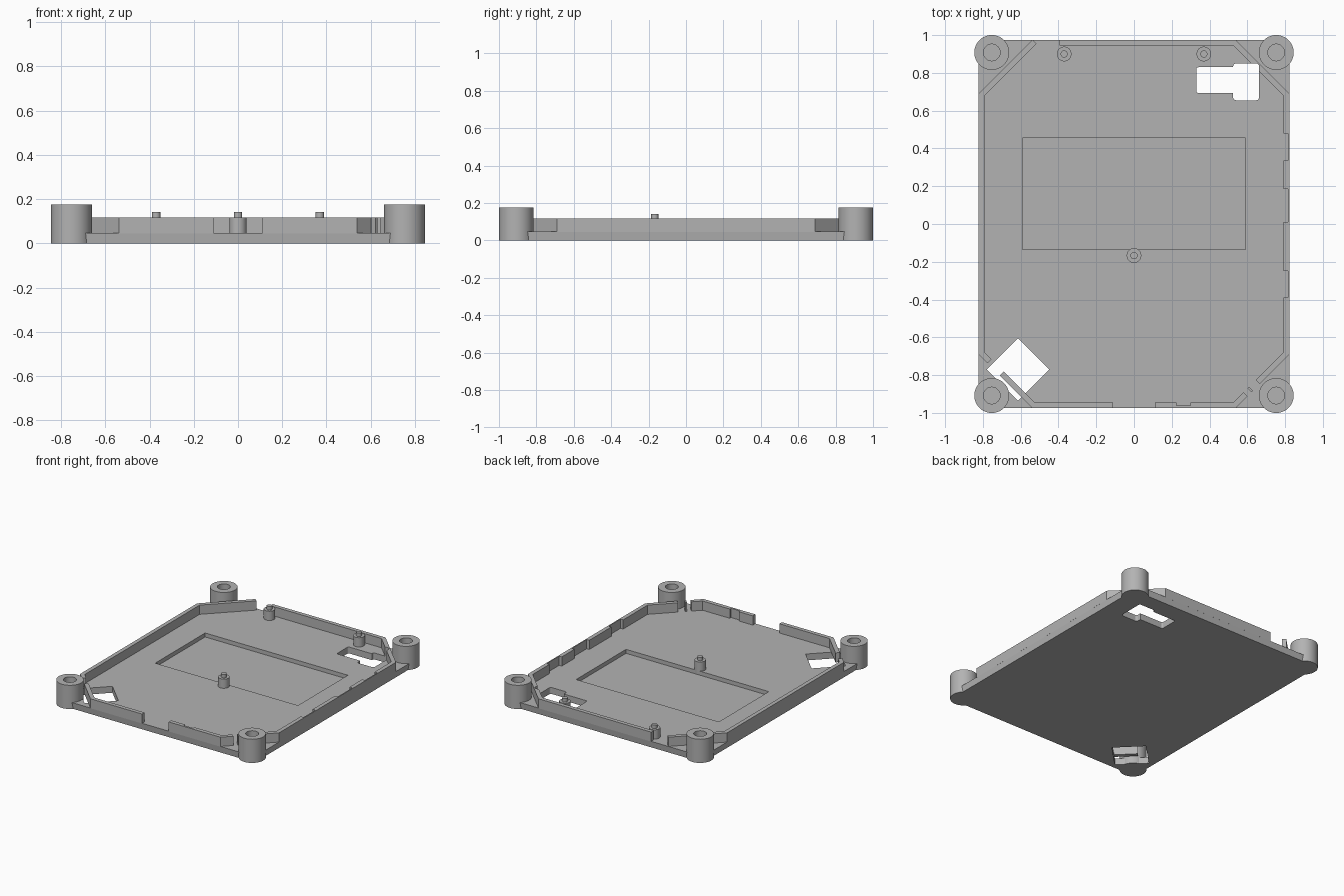
import bpy, bmesh, math
from mathutils import Vector

cube = bpy.data.objects.get("Cube")
if cube:
    bpy.data.objects.remove(cube, do_unlink=True)

grey = bpy.data.materials.new("plain grey")
grey.use_nodes = True
grey.diffuse_color = (0.45, 0.45, 0.45, 1)
grey.node_tree.nodes["Principled BSDF"].inputs["Base Color"].default_value = (0.45, 0.45, 0.45, 1)

X, Y, T = 0.822, 0.975, 0.03       # half width, half depth, wall thickness
FLOOR, RIM = 0.048, 0.117          # top of the floor, top of the walls


def finish(name, bm):
    bmesh.ops.recalc_face_normals(bm, faces=bm.faces)
    mesh = bpy.data.meshes.new(name)
    bm.to_mesh(mesh)
    bm.free()
    ob = bpy.data.objects.new(name, mesh)
    bpy.context.collection.objects.link(ob)
    mesh.materials.append(grey)
    return ob


def prism(name, pts, z0, z1):
    bm = bmesh.new()
    face = bm.faces.new([bm.verts.new((x, y, z0)) for x, y in pts])
    out = bmesh.ops.extrude_face_region(bm, geom=[face])["geom"]
    bmesh.ops.translate(bm, vec=(0, 0, z1 - z0),
                        verts=[v for v in out if isinstance(v, bmesh.types.BMVert)])
    return finish(name, bm)


def box(name, x0, x1, y0, y1, z0, z1, radius=0):
    ob = prism(name, [(x0, y0), (x1, y0), (x1, y1), (x0, y1)], z0, z1)
    if radius:
        bm = bmesh.new()
        bm.from_mesh(ob.data)
        upright = [e for e in bm.edges if abs(e.verts[0].co.z - e.verts[1].co.z) > 0.001]
        bmesh.ops.bevel(bm, geom=upright, offset=radius, segments=5, affect='EDGES', profile=0.5)
        bm.to_mesh(ob.data)
        bm.free()
    return ob


def lathe(name, profile, x, y, steps=48):
    bm = bmesh.new()
    verts = [bm.verts.new((r, 0, z)) for r, z in profile]
    edges = [bm.edges.new(pair) for pair in zip(verts, verts[1:])]
    bmesh.ops.spin(bm, geom=verts + edges, cent=(0, 0, 0), axis=(0, 0, 1),
                   angle=math.tau, steps=steps)
    bmesh.ops.remove_doubles(bm, verts=bm.verts, dist=0.0001)
    ob = finish(name, bm)
    ob.location = (x, y, 0)
    bpy.ops.object.select_all(action='DESELECT')
    ob.select_set(True)
    bpy.context.view_layer.objects.active = ob
    bpy.ops.object.shade_smooth_by_angle(angle=math.radians(30))
    return ob


def cut(target, cutter):
    mod = target.modifiers.new("cut", 'BOOLEAN')
    mod.operation, mod.solver, mod.object = 'DIFFERENCE', 'EXACT', cutter
    cutter.hide_render = True
    cutter.hide_set(True)


def strip(name, a, b, side=T):
    """Wall between two outer points, thickened to the left of its direction."""
    a, b = Vector(a), Vector(b)
    d = (b - a).normalized()
    n = Vector((-d.y, d.x)) * side
    return prism(name, [a, b, b + n, a + n], FLOOR - 0.002, RIM)


# Floor plate with a fine chamfer along the bottom
plate = box("floor_plate", -X, X, -Y, Y, 0, FLOOR, 0.07)
for v in plate.data.vertices:
    if v.co.z < 0.001:
        v.co.x -= math.copysign(0.006, v.co.x)
        v.co.y -= math.copysign(0.006, v.co.y)
low = box("plate_edge", -X, X, -Y, Y, 0.008, FLOOR, 0.07)
bpy.data.objects.remove(low, do_unlink=True)

# Shallow tray, corner diamond opening and stepped connector opening
cut(plate, box("tray_cutter", -0.59, 0.59, -0.135, 0.455, 0.018, 0.1))
cx, cy, h = -0.614, -0.77, 0.165
cut(plate, prism("diamond_cutter", [(cx - h, cy), (cx, cy - h), (cx + h, cy), (cx, cy + h)], -0.1, 0.1))
slots = [box("wide_slot_cutter", 0.33, 0.54, 0.693, 0.83, -0.1, 0.3, 0.012),
         box("tall_slot_cutter", 0.525, 0.662, 0.655, 0.85, -0.1, 0.3, 0.015)]
for slot in slots:
    cut(plate, slot)

# Long side walls
K, C = 0.69, 0.537                 # where the corner chamfers meet the side and end walls
strip("left_side_wall", (X, -K), (X, K))
side = bpy.data.objects["left_side_wall"]
for y0, y1 in ((0.335, 0.48), (0.01, 0.185), (-0.39, -0.25)):
    cut(side, box("side_notch_cutter", X - 0.1, X - 0.008, y0, y1, FLOOR, 0.3))
strip("right_side_wall", (-X, K), (-X, -K))

# End walls with their gaps
strip("back_wall", (C, Y), (-0.395, Y))
strip("front_wall_right", (-C, -Y), (-0.11, -Y))
front = strip("front_wall_left", (0.11, -Y), (C, -Y))
cut(front, box("front_notch_cutter", 0.225, 0.30, -Y + 0.015, -0.9, FLOOR, 0.3))

# Diagonal corner walls
strip("back_right_corner_wall", (-C, Y), (-X, K))
corner = strip("back_left_corner_wall", (X, K), (C, Y))
for slot in slots:
    cut(corner, slot)
strip("front_left_corner_wall", (0.665, -0.847), (X, -K))
strip("front_left_corner_stub", (C, -Y), (0.60, -0.912))
strip("front_left_corner_sliver", (0.622, -0.89), (0.63, -0.882))
strip("front_right_corner_wall", (-0.71, -0.802), (-C, -Y))
strip("front_right_corner_stub", (-X, -K), (-0.775, -0.737))

# Corner posts with blind screw holes
post = [(0, 0), (0.0925, 0), (0.0925, 0.177), (0.044, 0.177), (0.044, 0.05), (0, 0.05)]
for sx, lr in ((1, "left"), (-1, "right")):
    for sy, fb in ((1, "back"), (-1, "front")):
        lathe(f"{fb}_{lr}_post", post, sx * 0.753, sy * 0.908)

# Standoffs with locating pins
pin = [(0, 0.03), (0.039, 0.03), (0.039, RIM), (0.019, RIM), (0.019, 0.142), (0, 0.142)]
for x, y in ((-0.37, 0.90), (0.37, 0.90), (0, -0.167)):
    lathe("standoff", pin, x, y, 32)
